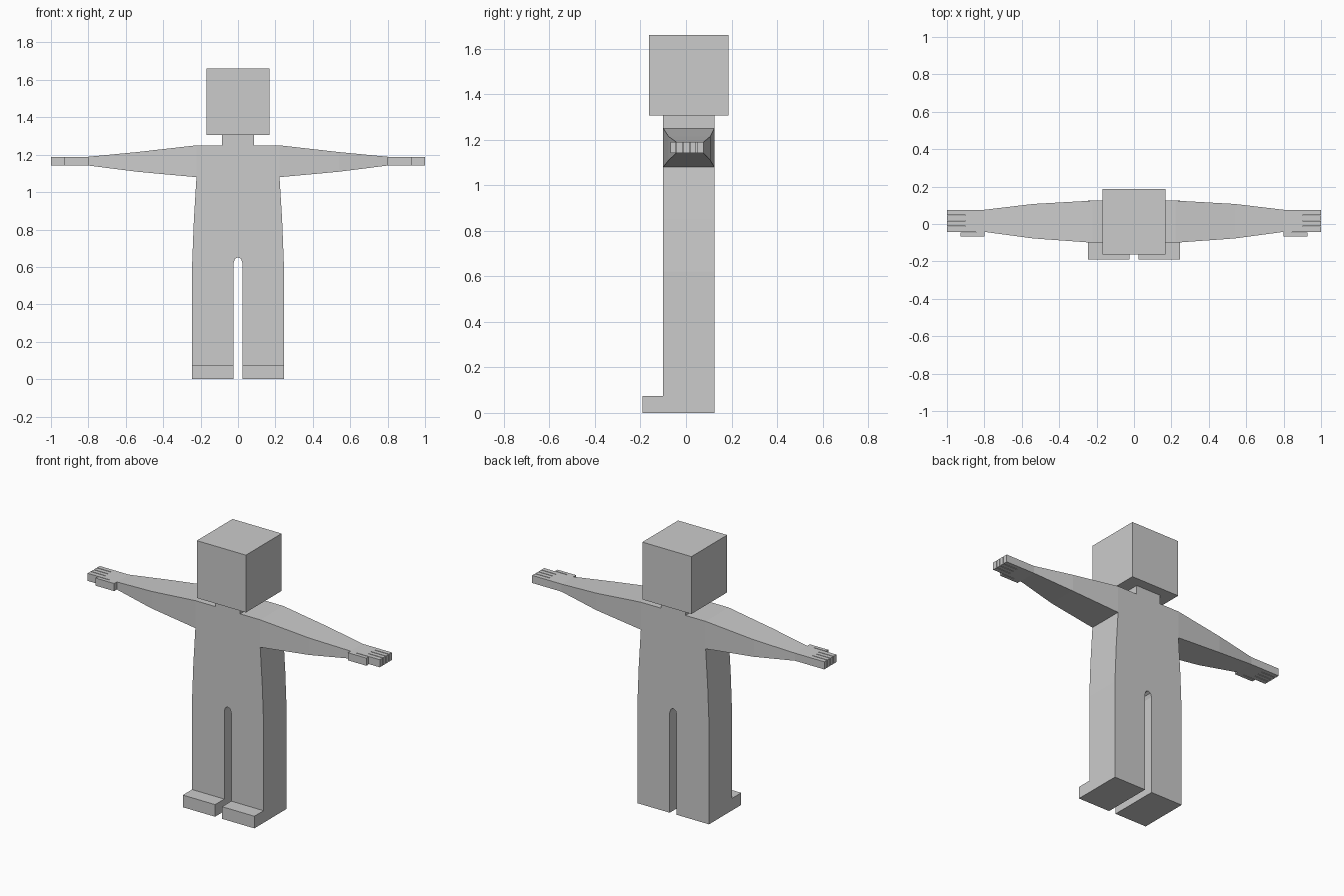
import bpy, bmesh
from mathutils import Vector

if "Cube" in bpy.data.objects:
    bpy.data.objects.remove(bpy.data.objects["Cube"])


def finish(name, bm, mirror=True):
    bmesh.ops.recalc_face_normals(bm, faces=bm.faces)
    me = bpy.data.meshes.new(name)
    bm.to_mesh(me)
    bm.free()
    ob = bpy.data.objects.new(name, me)
    bpy.context.collection.objects.link(ob)
    if mirror:
        ob.modifiers.new("Mirror", 'MIRROR').use_axis[0] = True
    return ob


def prism(name, pts, axis, lo, hi, skip=()):
    """Extrude a 2D outline along an axis; skip lists edges left open at joints."""
    bm = bmesh.new()

    def ring(d):
        out = []
        for p in pts:
            c = list(p)
            c.insert(axis, d)
            out.append(bm.verts.new(Vector(c)))
        return out
    a, b = ring(lo), ring(hi)
    bm.faces.new(a)
    bm.faces.new(b[::-1])
    n = len(pts)
    for i in range(n):
        if i not in skip:
            j = (i + 1) % n
            bm.faces.new((a[i], b[i], b[j], a[j]))
    return finish(name, bm)


# Head
bm = bmesh.new()
bmesh.ops.create_cube(bm, size=1)
for v in bm.verts:
    v.co = (v.co.x * 0.336, v.co.y * 0.35 + 0.012, v.co.z * 0.355 + 1.4825)
finish("head", bm, mirror=False)

# Torso with neck and crotch arch (half outline in x, z)
prism("torso", [(0, 1.305), (0.085, 1.305), (0.085, 1.25), (0.222, 1.25),
                (0.222, 1.08), (0.236, 0.85), (0.245, 0.62), (0.024, 0.62),
                (0.016, 0.643), (0, 0.652)], 1, -0.1, 0.125, skip=(0, 3, 6, 9))

# Legs with feet (outline in y, z)
prism("leg", [(-0.1, 0.62), (-0.1, 0.075), (-0.19, 0.075), (-0.19, 0),
              (0.125, 0), (0.125, 0.62)], 0, 0.024, 0.245)
leg = bpy.data.objects["leg"].data
bm = bmesh.new()
bm.from_mesh(leg)
top = [f for f in bm.faces if f.calc_center_median().z > 0.61]
bmesh.ops.delete(bm, geom=top, context='FACES_ONLY')
bm.to_mesh(leg)
bm.free()

# Arms: tapered rectangular sections (x, y0, y1, z0, z1)
bm = bmesh.new()
rings = []
for x, y0, y1, z0, z1 in [(0.222, -0.1, 0.125, 1.08, 1.25),
                          (0.54, -0.077, 0.107, 1.109, 1.214),
                          (0.8, -0.042, 0.076, 1.142, 1.189)]:
    rings.append([bm.verts.new((x, y, z)) for y, z in
                  ((y0, z0), (y1, z0), (y1, z1), (y0, z1))])
for a, b in zip(rings, rings[1:]):
    for i in range(4):
        j = (i + 1) % 4
        bm.faces.new((a[i], a[j], b[j], b[i]))
finish("arm", bm)

# Hands: outline in x, y with thin slits between thumb and fingers
g = 0.002
hand = [(0.8, 0.076), (0.8, -0.042), (0.8, -0.068), (0.927, -0.068),
        (0.927, -0.046), (0.845, -0.046), (0.845, -0.042), (1.0, -0.042)]
for y in (-0.012, 0.017, 0.047):
    hand += [(1.0, y - g), (0.9, y - g), (0.9, y + g), (1.0, y + g)]
hand.append((1.0, 0.076))
prism("hand", hand, 2, 1.142, 1.189, skip=(0,))
